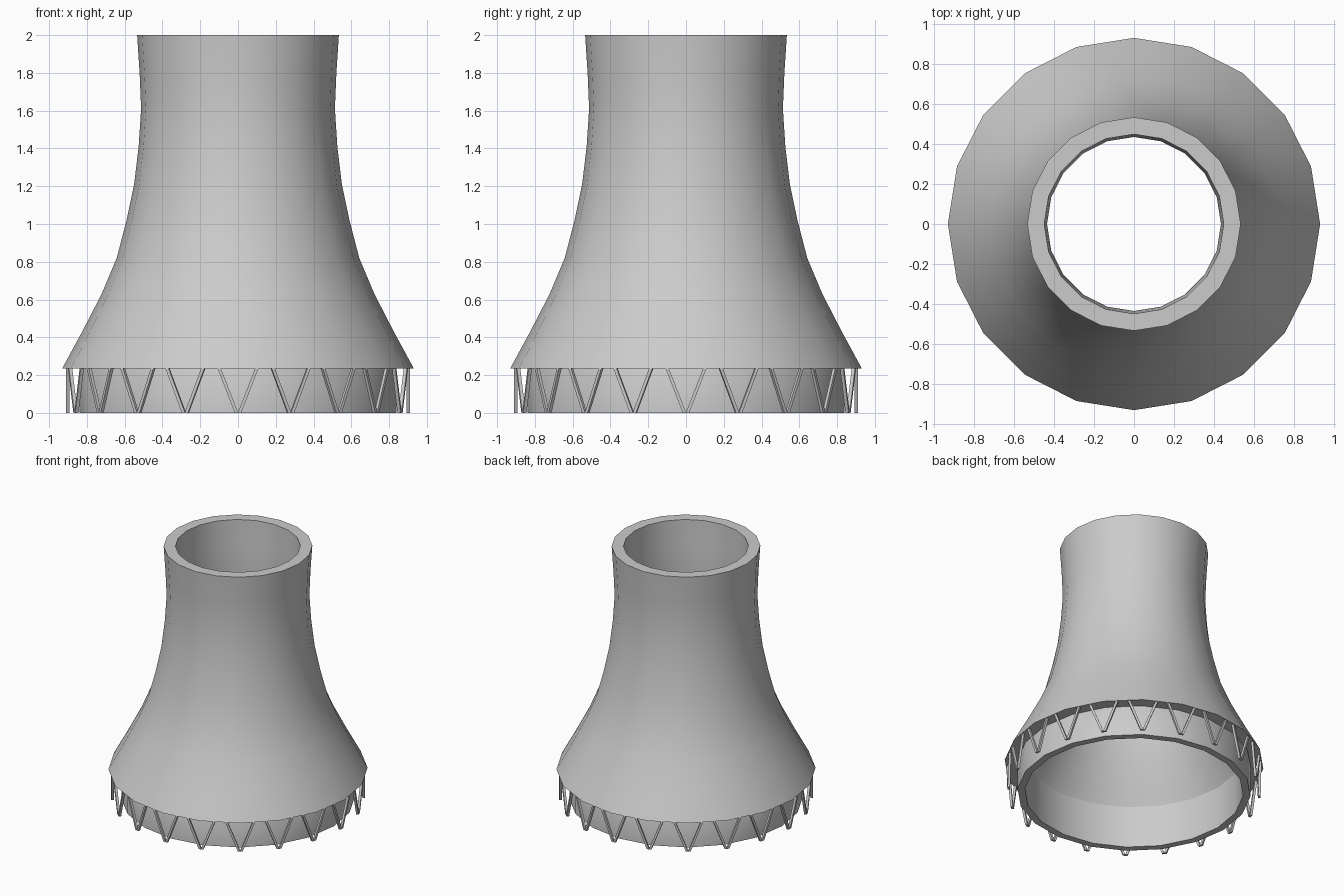
import bpy, bmesh
from math import sin, cos, pi
from mathutils import Matrix, Vector

if "Cube" in bpy.data.objects:
    bpy.data.objects.remove(bpy.data.objects["Cube"])

SIDES = 20


def finish(name, bm, smooth):
    bmesh.ops.recalc_face_normals(bm, faces=bm.faces)
    mesh = bpy.data.meshes.new(name)
    bm.to_mesh(mesh)
    bm.free()
    obj = bpy.data.objects.new(name, mesh)
    bpy.context.collection.objects.link(obj)
    if smooth:
        bpy.ops.object.select_all(action='DESELECT')
        bpy.context.view_layer.objects.active = obj
        obj.select_set(True)
        bpy.ops.object.shade_smooth_by_angle(angle=0.6)
    return obj


def lathe(name, profile):
    """Spin a closed (radius, z) profile around the z axis."""
    bm = bmesh.new()
    rings = [[bm.verts.new((r * cos(2 * pi * i / SIDES), r * sin(2 * pi * i / SIDES), z))
              for i in range(SIDES)] for r, z in profile]
    for k in range(len(rings)):
        a, b = rings[k], rings[(k + 1) % len(rings)]
        for i in range(SIDES):
            j = (i + 1) % SIDES
            bm.faces.new((a[i], a[j], b[j], b[i]))
    return finish(name, bm, True)


# Flared tower shell: outer curve, then the offset inner curve back down
outer = [(0.931, 0.235), (0.825, 0.43), (0.722, 0.63), (0.642, 0.82), (0.59, 1.02),
         (0.55, 1.21), (0.526, 1.41), (0.513, 1.61), (0.521, 1.80), (0.534, 2.0)]
thickness = [0.09] * 3 + [0.085] * 3 + [0.078] * 3 + [0.085]
inner = [(r - t, z) for (r, z), t in zip(outer, thickness)]
lathe("tower_shell", outer + inner[::-1])

# Straight base wall standing inside the rim
lathe("base_wall", [(0.838, 0), (0.838, 0.24), (0.79, 0.33), (0.785, 0.33), (0.785, 0)])

# Ring of V-shaped support struts under the rim
bm = bmesh.new()
h, R = 0.009, 0.902
for k in range(SIDES):
    turn = Matrix.Rotation(2 * pi * k / SIDES, 3, 'Z')
    for side in (-1, 1):
        ends = []
        for y, z in ((0.008, 0), (0.1, 0.237)):
            ends.append([bm.verts.new(turn @ Vector((R + dx, side * y + dy, z)))
                         for dx, dy in ((-h, -h), (h, -h), (h, h), (-h, h))])
        lo, hi = ends
        bm.faces.new(lo)
        bm.faces.new(hi)
        for i in range(4):
            j = (i + 1) % 4
            bm.faces.new((lo[i], lo[j], hi[j], hi[i]))
finish("support_struts", bm, False)
